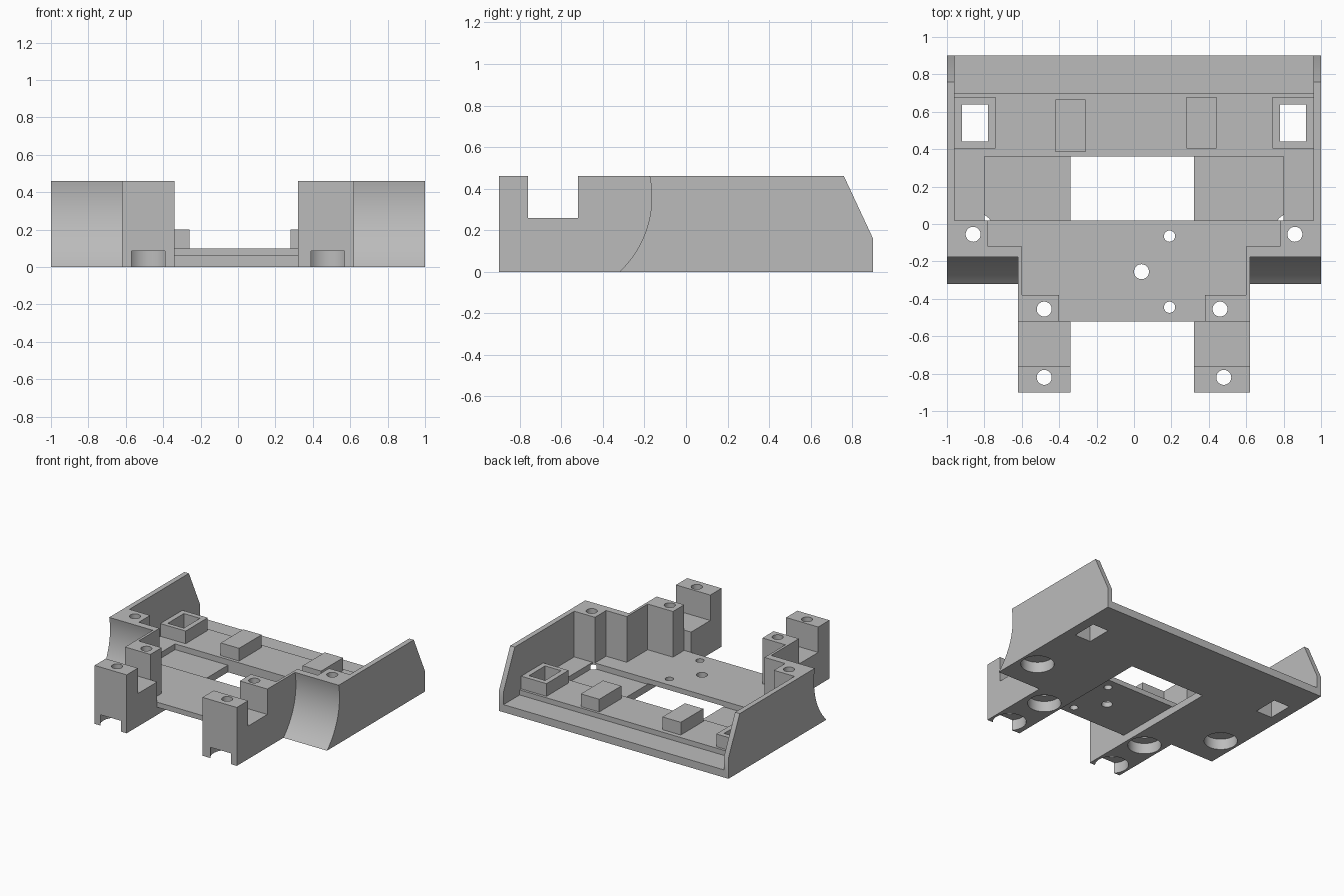
import bpy, bmesh
from math import sqrt
from mathutils import Vector

old = bpy.data.objects.get("Cube")
if old:
    bpy.data.objects.remove(old)

grey = bpy.data.materials.new("plain grey")
grey.use_nodes = True
colour = (0.5, 0.5, 0.5, 1)
grey.diffuse_color = colour
grey.node_tree.nodes["Principled BSDF"].inputs["Base Color"].default_value = colour


def finish(name, bm):
    bmesh.ops.recalc_face_normals(bm, faces=bm.faces)
    mesh = bpy.data.meshes.new(name)
    bm.to_mesh(mesh)
    bm.free()
    mesh.materials.append(grey)
    obj = bpy.data.objects.new(name, mesh)
    bpy.context.collection.objects.link(obj)
    return obj


def prism(name, points, offset):
    """Extrude a closed outline along an offset."""
    bm = bmesh.new()
    face = bm.faces.new([bm.verts.new(p) for p in points])
    new = bmesh.ops.extrude_face_region(bm, geom=[face])["geom"]
    verts = [v for v in new if isinstance(v, bmesh.types.BMVert)]
    bmesh.ops.translate(bm, verts=verts, vec=Vector(offset))
    return finish(name, bm)


def box(name, x, y, z):
    outline = [(x[0], y[0], z[0]), (x[1], y[0], z[0]), (x[1], y[1], z[0]), (x[0], y[1], z[0])]
    return prism(name, outline, (0, 0, z[1] - z[0]))


def cylinder(name, x, y, r, z):
    bm = bmesh.new()
    bmesh.ops.create_cone(bm, cap_ends=True, segments=48, radius1=r, radius2=r, depth=z[1] - z[0])
    bmesh.ops.translate(bm, verts=bm.verts, vec=(x, y, (z[0] + z[1]) / 2))
    return finish(name, bm)


def combine(tool, operation):
    """Apply a boolean to the chassis and discard the tool."""
    mod = chassis.modifiers.new("combine", 'BOOLEAN')
    mod.operation, mod.solver, mod.object = operation, 'EXACT', tool
    bpy.context.view_layer.update()
    with bpy.context.temp_override(object=chassis, active_object=chassis):
        bpy.ops.object.modifier_apply(modifier=mod.name)
    bpy.data.objects.remove(tool)


def cut(tool):
    combine(tool, 'DIFFERENCE')


def add(tool):
    combine(tool, 'UNION')


LEFT, RIGHT, TOP, FLOOR, UNDER = 0.32, -0.34, 0.46, 0.10, 0.06

# Main body: side profile with hollow front curve and sloped rear
R, zc, yc = 0.495, 0.36, -0.66
curve = [(-1, yc + sqrt(R * R - (z - zc) ** 2), z) for z in [TOP * i / 20 for i in range(21)]]
profile = curve + [(-1, 0.76, TOP), (-1, 0.90, 0.16), (-1, 0.90, 0)]
chassis = prism("chassis", profile, (2, 0, 0))

# Front block that becomes the legs and inner walls
add(box("front_block", (-0.62, 0.62), (-0.90, -0.05), (0, TOP)))

# Stepped interior above the floor
right_side = [(-0.96, 1.2), (-0.96, 0.02), (-0.78, 0.02), (-0.78, -0.12), (-0.60, -0.12),
              (-0.60, -0.38), (-0.40, -0.38), (-0.40, -0.52), (RIGHT, -0.52), (RIGHT, -1.2)]
left_side = [(-x, y) for x, y in right_side[:6]]
left_side += [(0.38, -0.38), (0.38, -0.52), (LEFT, -0.52), (LEFT, -1.2)]
outline = [(x, y, FLOOR) for x, y in right_side + left_side[::-1]]
cut(prism("interior", outline, (0, 0, 1)))

# Gap between legs, leg saddles, underside channel, floor pocket, rear ledge
cut(box("leg_gap", (RIGHT, LEFT), (-1.2, -0.52), (-0.5, 1)))
cut(box("saddles", (-0.8, 0.8), (-0.76, -0.52), (0.26, 1)))
cut(box("channel", (RIGHT, LEFT), (-1.2, 0.36), (-0.5, UNDER)))
cut(box("pocket", (-0.80, 0.80), (0.02, 0.36), (UNDER - 0.005, 1)))
cut(box("rear_ledge", (-0.96, 0.96), (0.70, 1.2), (UNDER, 1)))

# Raised pads
add(box("right_pad", (-0.42, -0.26), (0.385, 0.665), (0.05, 0.20)))
add(box("left_pad", (0.28, 0.44), (0.405, 0.68), (0.05, 0.20)))

# Square sockets against the side walls
for s in (-1, 1):
    add(box("socket", sorted((s * 0.74, s * 0.98)), (0.405, 0.68), (0.05, 0.20)))
    cut(box("socket_hole", sorted((s * 0.78, s * 0.92)), (0.44, 0.64), (-0.5, 1)))

# Screw holes with wide recesses underneath
for x, y in [(-0.48, -0.82), (0.48, -0.82), (-0.48, -0.455), (0.46, -0.455),
             (-0.86, -0.055), (0.86, -0.055)]:
    cut(cylinder("screw_hole", x, y, 0.04, (-0.5, 1)))
    cut(cylinder("screw_recess", x, y, 0.12, (-0.5, 0.085)))

# Small holes in the middle plate
for x, y, r in [(0.04, -0.255, 0.04), (0.19, -0.065, 0.03), (0.19, -0.445, 0.03)]:
    cut(cylinder("plate_hole", x, y, r, (-0.5, 1)))

# Smooth curves, sharp edges
bpy.ops.object.select_all(action='DESELECT')
chassis.select_set(True)
bpy.context.view_layer.objects.active = chassis
bpy.ops.object.shade_smooth_by_angle()
